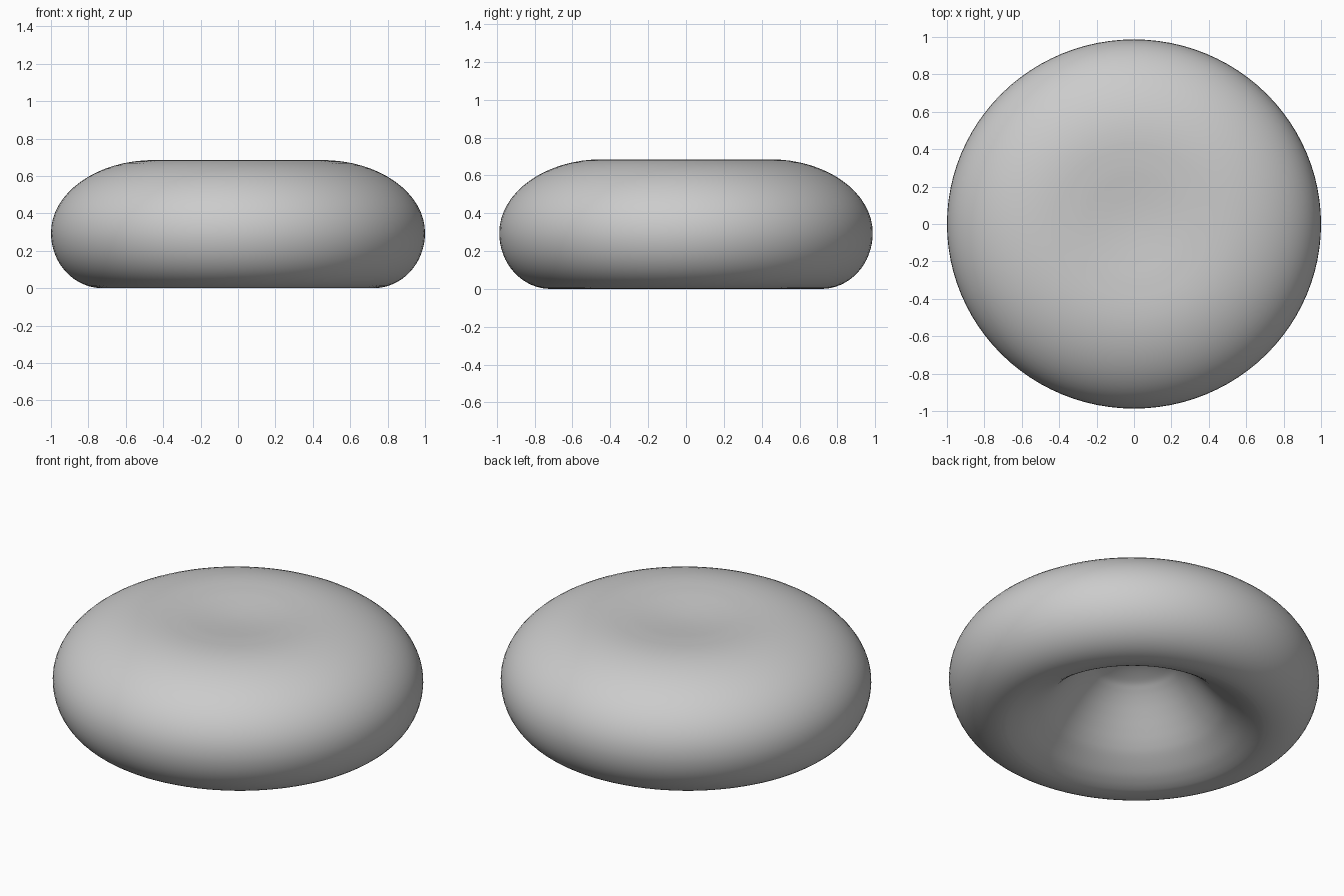
import bpy, bmesh, math
from mathutils import Vector

if "Cube" in bpy.data.objects:
    bpy.data.objects.remove(bpy.data.objects["Cube"])

SEGMENTS = 96


def smooth_curve(points, steps=5):
    """Catmull-Rom interpolation, mirrored across the axis at a point with r = 0."""
    pts = [Vector(p) for p in points]

    def beyond(end, inner):
        return Vector((-inner.x, inner.y)) if end.x == 0 else 2 * end - inner

    pts = [beyond(pts[0], pts[1])] + pts + [beyond(pts[-1], pts[-2])]
    out = []
    for p0, p1, p2, p3 in zip(pts, pts[1:], pts[2:], pts[3:]):
        for k in range(steps):
            t = k / steps
            out.append(0.5 * (2 * p1 + (p2 - p0) * t
                              + (2 * p0 - 5 * p1 + 4 * p2 - p3) * t ** 2
                              + (3 * p1 - p0 - 3 * p2 + p3) * t ** 3))
    return out + [pts[-2]]


def quarter(cr, cz, a, b, start, end, n=16):
    """Part of an ellipse, angles in degrees."""
    angles = [math.radians(start + (end - start) * i / n) for i in range(n + 1)]
    return [Vector((cr + a * math.cos(t), cz + b * math.sin(t))) for t in angles]


# Profile (radius, height): faint top dimple, round rim, deep underside hollow
top_dimple = smooth_curve([(0, 0.662), (0.1, 0.665), (0.2, 0.672),
                           (0.3, 0.68), (0.4, 0.6845), (0.45, 0.685)])
rim = quarter(0.45, 0.295, 0.55, 0.39, 90, 0) + quarter(0.725, 0.295, 0.275, 0.295, 0, -90)[1:]
hollow = smooth_curve([(0.725, 0), (0.69, 0.004), (0.64, 0.02), (0.58, 0.05), (0.5, 0.107),
                       (0.45, 0.154), (0.4, 0.21), (0.35, 0.268), (0.3, 0.323),
                       (0.25, 0.37), (0.2, 0.405), (0.1, 0.44), (0, 0.45)])
profile = top_dimple + rim[1:] + hollow[1:]

# Disc body, revolved around z
bm = bmesh.new()
verts = [bm.verts.new((p.x, 0, p.y)) for p in profile]
edges = [bm.edges.new(pair) for pair in zip(verts, verts[1:])]
bmesh.ops.spin(bm, geom=verts + edges, cent=(0, 0, 0), axis=(0, 0, 1),
               angle=math.tau, steps=SEGMENTS, use_duplicate=False)
bmesh.ops.remove_doubles(bm, verts=bm.verts, dist=0.0005)
bmesh.ops.scale(bm, vec=(1, 0.987, 1), verts=bm.verts)
bmesh.ops.recalc_face_normals(bm, faces=bm.faces)
for f in bm.faces:
    f.smooth = True

mesh = bpy.data.meshes.new("disc_body")
bm.to_mesh(mesh)
bm.free()
body = bpy.data.objects.new("disc_body", mesh)
bpy.context.collection.objects.link(body)

grey = bpy.data.materials.new("light grey")
grey.diffuse_color = (0.6, 0.6, 0.6, 1)
grey.use_nodes = True
grey.node_tree.nodes["Principled BSDF"].inputs["Base Color"].default_value = grey.diffuse_color
mesh.materials.append(grey)
